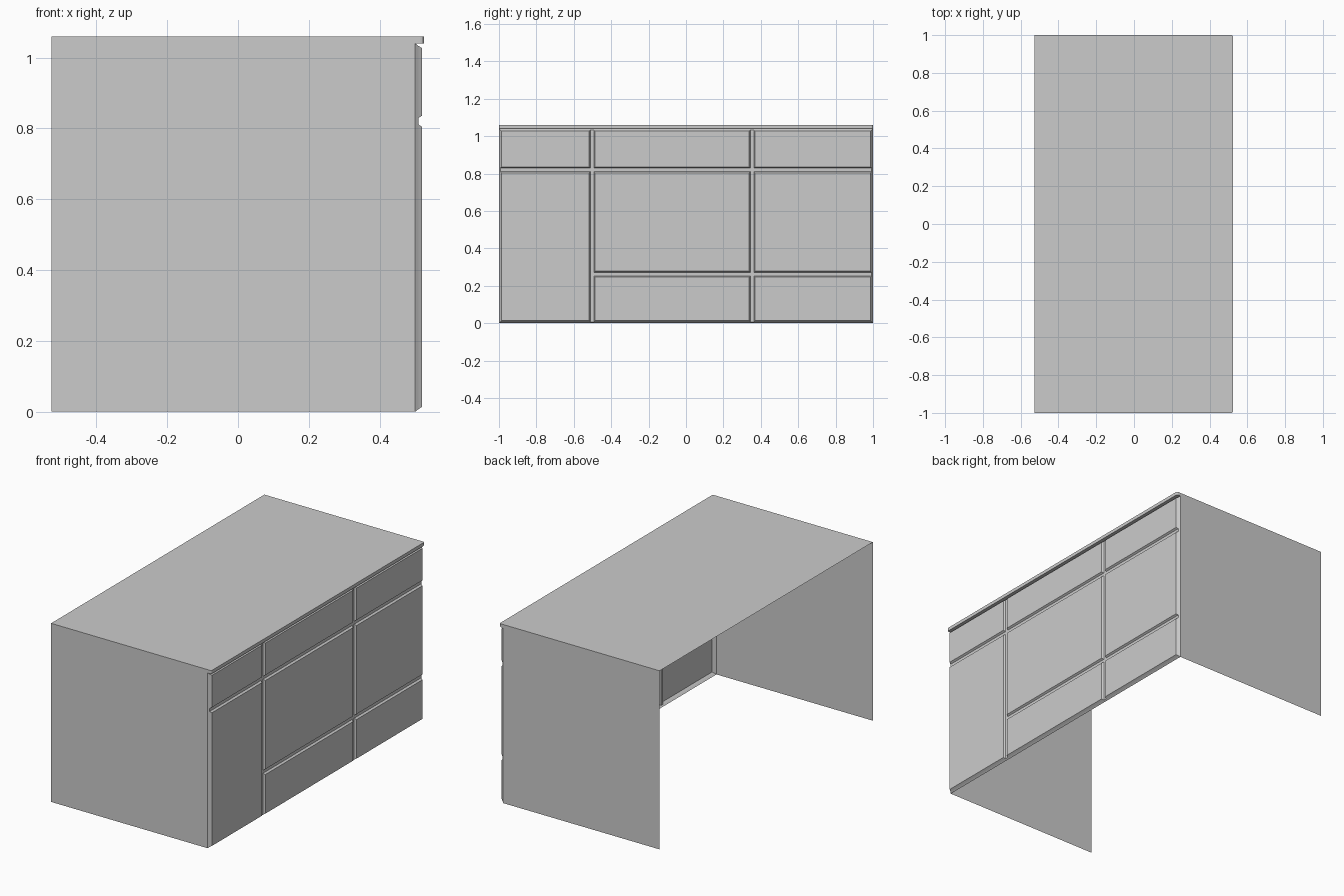
import bpy, bmesh

if "Cube" in bpy.data.objects:
    bpy.data.objects.remove(bpy.data.objects["Cube"])

XB, XF, YH, H, LIP = -0.527, 0.525, 1.0, 1.06, 1.04   # back, front, half length, height, lip underside
X0, X1, X2 = 0.50, 0.509, 0.52                        # carcass front, groove floor, panel face
EDGE = 0.007                                          # slanted outer border


def finish(name, bm):
    bmesh.ops.remove_doubles(bm, verts=bm.verts, dist=1e-5)
    bmesh.ops.recalc_face_normals(bm, faces=bm.faces)
    me = bpy.data.meshes.new(name)
    bm.to_mesh(me)
    bm.free()
    ob = bpy.data.objects.new(name, me)
    bpy.context.collection.objects.link(ob)
    return ob


def rect(bm, x, y0, y1, z0, z1):
    return [bm.verts.new((x, y, z)) for y, z in ((y0, z0), (y1, z0), (y1, z1), (y0, z1))]


def bridge(bm, a, b):
    # ring of quads between two rectangles, leaving out zero-width sides
    for i in range(4):
        j = (i + 1) % 4
        f = [a[i], a[j], b[j], b[i]]
        if bmesh.ops and (a[i].co - b[i].co).cross(a[j].co - a[i].co).length > 1e-7 \
                or (a[j].co - b[j].co).cross(a[j].co - a[i].co).length > 1e-7:
            bm.faces.new(f)


# Carcass: open-backed, bottomless shell with an overhanging top lip
bm = bmesh.new()
prof = [(XB, 0), (X0, 0), (X0, LIP), (XF, LIP), (XF, H), (XB, H)]
ends = [[bm.verts.new((x, y, z)) for x, z in prof] for y in (-YH, YH)]
for e in ends:
    bm.faces.new(e)
for i in (2, 3, 4):
    bm.faces.new((ends[0][i], ends[0][i + 1], ends[1][i + 1], ends[1][i]))
corners = [bm.edges.get((e[3], e[4])) for e in ends]
bmesh.ops.bevel(bm, geom=corners, offset=0.01, segments=3, profile=0.5, affect='EDGES')
finish("carcass", bm)

# Slanted border around the panelled front
bm = bmesh.new()
bridge(bm, rect(bm, X0, -YH, YH, 0, LIP),
       rect(bm, X1, -YH + EDGE, YH - EDGE, EDGE, LIP - EDGE))
finish("front_border", bm)

# Raised hollow drawer and door panels
ys = [-YH + EDGE, -0.502, 0.354, YH - EDGE]
zs = [EDGE, 0.262, 0.82, LIP - EDGE]
cells = {
    "left_drawer": (0, 2, 3), "middle_drawer": (1, 2, 3), "right_drawer": (2, 2, 3),
    "left_door": (0, 0, 2), "middle_door": (1, 1, 2), "right_door": (2, 1, 2),
    "middle_low_drawer": (1, 0, 1), "right_low_drawer": (2, 0, 1),
}
for name, (c, r0, r1) in cells.items():
    bm = bmesh.new()
    y0, y1, z0, z1 = ys[c], ys[c + 1], zs[r0], zs[r1]
    G, S = 0.009, 0.007
    # half grooves only on sides that meet another panel
    gy0, gy1 = G * (c > 0), G * (c < 2)
    gz0, gz1 = G * (r0 > 0), G * (r1 < 3)
    floor = rect(bm, X1, y0, y1, z0, z1)
    base = rect(bm, X1, y0 + gy0, y1 - gy1, z0 + gz0, z1 - gz1)
    face = rect(bm, X2, y0 + gy0 + S, y1 - gy1 - S, z0 + gz0 + S, z1 - gz1 - S)
    bridge(bm, floor, base)
    bridge(bm, base, face)
    bm.faces.new(face)
    finish(name, bm)
